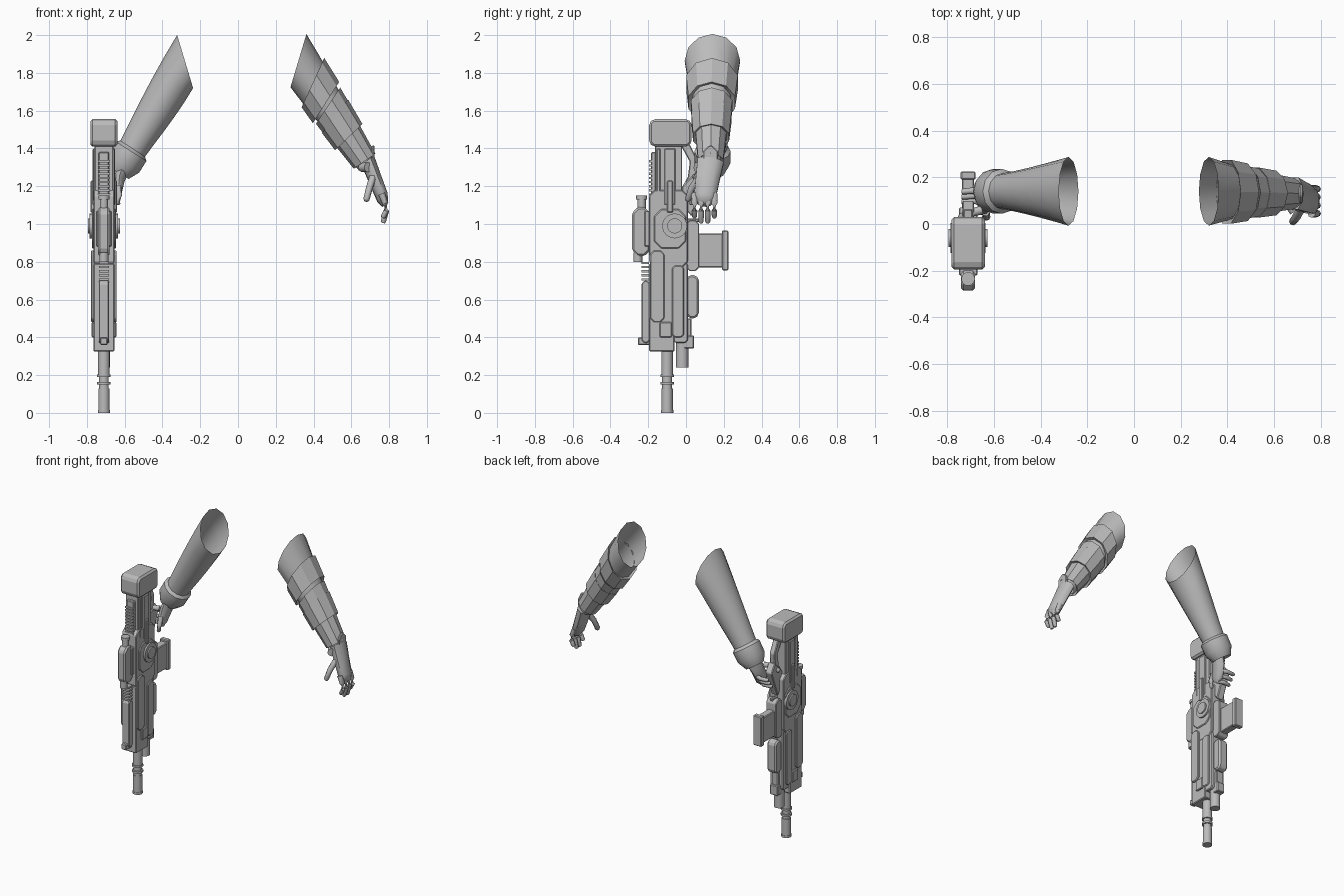
import bpy, bmesh, math
from mathutils import Vector

old = bpy.data.objects.get("Cube")
if old:
    bpy.data.objects.remove(old)

grey = bpy.data.materials.new("plain_grey")
grey.use_nodes = True
grey.diffuse_color = (0.5, 0.5, 0.5, 1)
shader = grey.node_tree.nodes["Principled BSDF"]
shader.inputs["Base Color"].default_value = grey.diffuse_color

GUN_X = -0.71     # middle plane of the gun
BARREL_Y = -0.1   # barrel axis
BACK = 0.0        # back face of the gun body
FRONT = -0.195    # front face of the gun body


def finish(name, bm, bevel=0, smooth=0):
    bmesh.ops.recalc_face_normals(bm, faces=bm.faces)
    mesh = bpy.data.meshes.new(name)
    bm.to_mesh(mesh)
    bm.free()
    mesh.materials.append(grey)
    part = bpy.data.objects.new(name, mesh)
    bpy.context.collection.objects.link(part)
    if bevel:
        modifier = part.modifiers.new("bevel", 'BEVEL')
        modifier.width = bevel
        modifier.segments = 1
    if smooth:
        bpy.ops.object.select_all(action='DESELECT')
        part.select_set(True)
        bpy.context.view_layer.objects.active = part
        bpy.ops.object.shade_smooth_by_angle(angle=math.radians(smooth))


def prism(name, profile, half_width, x=GUN_X, bevel=0.005):
    """Side profile of (y, z) points extruded across x."""
    bm = bmesh.new()
    face = bm.faces.new([bm.verts.new((x - half_width, y, z)) for y, z in profile])
    result = bmesh.ops.extrude_face_region(bm, geom=[face])
    moved = [item for item in result["geom"] if isinstance(item, bmesh.types.BMVert)]
    bmesh.ops.translate(bm, verts=moved, vec=(half_width * 2, 0, 0))
    finish(name, bm, bevel)


def block(name, y_range, z_range, half_width, x=GUN_X, bevel=0.005, chamfer=0):
    """Box, with its four profile corners optionally cut off."""
    (front, back), (low, high) = y_range, z_range
    c = chamfer
    if c:
        profile = [(front + c, low), (back - c, low), (back, low + c), (back, high - c),
                   (back - c, high), (front + c, high), (front, high - c), (front, low + c)]
    else:
        profile = [(front, low), (back, low), (back, high), (front, high)]
    prism(name, profile, half_width, x, bevel)


def rod(name, start, end, radius):
    start, end = Vector(start), Vector(end)
    axis = end - start
    bm = bmesh.new()
    bmesh.ops.create_cone(bm, cap_ends=True, segments=18, radius1=radius,
                          radius2=radius, depth=axis.length)
    bmesh.ops.rotate(bm, verts=bm.verts, matrix=axis.to_track_quat('Z', 'Y').to_matrix())
    bmesh.ops.translate(bm, verts=bm.verts, vec=(start + end) / 2)
    finish(name, bm, smooth=40)


def upright(name, y, low, high, radius):
    rod(name, (GUN_X, y, low), (GUN_X, y, high), radius)


def skin(bm, loops, caps):
    """Joins rings of vertices into a tube."""
    for lower, upper in zip(loops, loops[1:]):
        for i in range(len(lower)):
            bm.faces.new((lower[i - 1], lower[i], upper[i], upper[i - 1]))
    if caps:
        bm.faces.new(loops[0])
        bm.faces.new(loops[-1])


def circle(sides):
    turns = [math.tau * i / sides for i in range(sides)]
    return [(math.cos(t), math.sin(t)) for t in turns]


def digit(name, path, radius, flat=1.0):
    """Jointed finger or palm with a rounded tip, flattened across x."""
    path = [Vector(p) for p in path]
    path.append(path[-1] + (path[-1] - path[-2]).normalized() * radius / 2)
    last = len(path) - 1
    bm = bmesh.new()
    loops = []
    for k, point in enumerate(path):
        heading = path[min(k + 1, last)] - path[max(k - 1, 0)]
        frame = heading.to_track_quat('Z', 'Y')
        size = radius * (0.5 if k == last else 1 - k / 12)
        loop = []
        for a, b in circle(8):
            offset = frame @ Vector((a, b, 0)) * size
            offset.x *= flat
            loop.append(bm.verts.new(point + offset))
        loops.append(loop)
    skin(bm, loops, caps=True)
    finish(name, bm, smooth=60)


def limb(name, arm, rings, sides=12, smooth=40):
    """Open tube on an arm; each ring is a place along it and an added radius."""
    shoulder, wrist, wrist_radius = arm
    axis = (wrist - shoulder).normalized()
    square_cut = Vector((-axis.z, 0, axis.x)) * math.copysign(1, axis.x)
    slant_cut = Vector((math.copysign(0.3, axis.x), 0, 1)).normalized()
    top_radius = 0.147
    bm = bmesh.new()
    loops = []
    for place, grow in rings:
        rest = max(0, 1 - place)
        centre = shoulder.lerp(wrist, place)
        radius = wrist_radius + (top_radius - wrist_radius) * rest ** 1.2 + grow
        across = (square_cut * math.copysign(1, square_cut.z)).lerp(slant_cut, rest).normalized()
        loops.append([bm.verts.new(centre + (across * a + Vector((0, b, 0))) * radius)
                      for a, b in circle(sides)])
    skin(bm, loops, caps=False)
    finish(name, bm, smooth=smooth)


def band(name, arm, start, end, thickness):
    """Armour ring: turned-in edges and a slightly flared lower rim."""
    limb(name, arm, [(start + 0.02, 0), (start, thickness), (end, thickness * 1.3),
                     (end - 0.02, 0)], sides=10, smooth=25)


# Gun core from butt to handguard
block("butt_block", (FRONT, 0.03), (1.41, 1.555), 0.072, bevel=0.012, chamfer=0.02)
block("neck", (-0.165, -0.02), (1.1, 1.42), 0.05)
prism("stock_strut", [(-0.03, 1.42), (0.02, 1.42), (0.06, 1.34), (0.05, 1.2), (-0.03, 1.18),
                      (0.01, 1.25), (0.02, 1.33)], 0.02)
block("receiver", (FRONT, 0.01), (0.77, 1.18), 0.056, chamfer=0.03)
block("handguard", (FRONT, -0.06), (0.325, 0.79), 0.055)
block("handguard_back", (-0.07, 0.01), (0.37, 0.8), 0.05, chamfer=0.015)

# Raised plates, the same on both sides
for side, sign in (("left", 1), ("right", -1)):
    face = GUN_X + sign * 0.058
    neck_face = GUN_X + sign * 0.051
    block("lower_plate_" + side, (-0.19, -0.115), (0.48, 0.86), 0.01, face, chamfer=0.02)
    block("front_plate_" + side, (-0.075, -0.01), (0.4, 0.78), 0.006, face, chamfer=0.015)
    block("receiver_plate_" + side, (-0.17, 0.0), (0.87, 1.08), 0.006, face, chamfer=0.04)
    block("neck_plate_" + side, (-0.115, -0.055), (1.1, 1.4), 0.008, neck_face)
    block("neck_rib_" + side, (-0.155, -0.135), (1.12, 1.4), 0.006, neck_face)
    block("side_catch_" + side, (-0.1, -0.07), (1.06, 1.23), 0.012, face)
    block("muzzle_clamp_" + side, (-0.14, -0.075), (0.4, 0.48), 0.008, face)
    hub = Vector((GUN_X, -0.06, 0.99))
    rod("pivot_disc_" + side, hub, hub + Vector((sign * 0.075, 0, 0)), 0.066)
    rod("pivot_hub_" + side, hub, hub + Vector((sign * 0.084, 0, 0)), 0.04)

# Barrel and muzzle
upright("barrel", BARREL_Y, 0.2, 0.36, 0.031)
upright("barrel_middle", BARREL_Y, 0.12, 0.22, 0.026)
upright("muzzle", BARREL_Y, 0, 0.13, 0.03)
upright("muzzle_lip", BARREL_Y, 0, 0.015, 0.033)
for height in (0.15, 0.19):
    upright("barrel_ring", BARREL_Y, height, height + 0.014, 0.036)

# Rails and sight on the front face
block("front_rail", (-0.235, -0.19), (0.37, 0.7), 0.027, chamfer=0.015)
block("front_post", (-0.255, -0.19), (0.36, 0.4), 0.02)
block("rear_rail", (-0.185, -0.16), (1.08, 1.38), 0.028)
for i in range(9):
    low = 1.15 + i * 0.022
    block("rear_rail_tooth", (FRONT, -0.18), (low, low + 0.012), 0.032, bevel=0)
for i in range(5):
    low = 0.7 + i * 0.022
    block("front_rail_tooth", (-0.235, FRONT), (low, low + 0.012), 0.026, bevel=0)
block("sight_body", (-0.285, -0.19), (0.83, 1.09), 0.03, bevel=0.01, chamfer=0.03)
block("sight_foot", (-0.22, -0.185), (0.88, 1.07), 0.04)
upright("sight_knob", -0.235, 1.08, 1.135, 0.022)
upright("sight_knob_cap", -0.235, 1.13, 1.15, 0.029)
upright("sight_lens", -0.255, 0.8, 0.85, 0.024)

# Magazine, foregrip, grip and lower tube on the back face
block("magazine_well", (BACK, 0.07), (0.75, 1.02), 0.04, chamfer=0.02)
block("magazine", (0.05, 0.2), (0.77, 0.95), 0.026)
block("magazine_base", (0.19, 0.225), (0.755, 0.965), 0.032)
block("foregrip", (BACK, 0.068), (0.5, 0.73), 0.035, bevel=0.01, chamfer=0.02)
block("tube_mount", (-0.02, 0.042), (0.34, 0.41), 0.03)
block("tube_mount_upper", (-0.01, 0.03), (0.4, 0.5), 0.025)
upright("lower_tube", -0.02, 0.24, 0.4, 0.033)
prism("pistol_grip", [(-0.02, 1.1), (0.03, 1.04), (0.1, 1.22), (0.06, 1.28), (-0.02, 1.2)], 0.025)
block("trigger_guard", (BACK, 0.07), (1.01, 1.03), 0.01)

# Right arm: open sleeve, folded cuff and gripping hand
right_arm = (Vector((-0.28, 0.14, 1.86)), Vector((-0.575, 0.14, 1.37)), 0.075)
limb("right_sleeve", right_arm, [(i / 5, 0) for i in range(6)])
limb("right_cuff", right_arm, [(0.94, 0), (0.97, 0.02), (1.1, 0.02), (1.2, -0.01), (1.18, -0.04)])
digit("right_palm", [(-0.6, 0.13, 1.31), (-0.63, 0.11, 1.24), (-0.645, 0.08, 1.16)], 0.06, flat=0.55)
digit("right_index", [(-0.635, 0.05, 1.2), (-0.63, 0.03, 1.15), (-0.637, 0.03, 1.11)], 0.017)
for i in range(3):
    y, z = 0.075 + i * 0.022, 1.13 + i * 0.03
    digit("right_finger", [(-0.64, y, z + 0.03), (-0.645, y + 0.01, z),
                           (-0.68, y + 0.025, z), (-0.73, y + 0.02, z)], 0.017)
digit("right_thumb", [(-0.65, 0.06, 1.25), (-0.69, 0.05, 1.25), (-0.74, 0.03, 1.22)], 0.019)

# Left arm: open sleeve, armour bands and bracer
left_arm = (Vector((0.32, 0.14, 1.865)), Vector((0.685, 0.13, 1.31)), 0.052)
limb("left_sleeve", left_arm, [(i / 5, 0) for i in range(6)])
band("upper_band", left_arm, 0.21, 0.4, 0.02)
band("elbow_band", left_arm, 0.43, 0.59, 0.015)
band("bracer_top", left_arm, 0.53, 0.73, 0.022)
band("bracer", left_arm, 0.7, 0.96, 0.012)
block("wrist_flare", (0.09, 0.17), (1.31, 1.415), 0.008, 0.715, chamfer=0.03)
rod("wrist_knob", (0.66, 0.1, 1.3), (0.69, 0.055, 1.3), 0.026)
rod("wrist_disc", (0.69, 0.12, 1.3), (0.73, 0.12, 1.315), 0.035)

# Left hand, fingers hanging
digit("left_palm", [(0.69, 0.13, 1.33), (0.725, 0.115, 1.24), (0.765, 0.1, 1.14)], 0.075, flat=0.5)
for i in range(4):
    y = 0.045 + i * 0.035
    tip = 1.06 - 0.05 * math.sin(math.pi * (i + 0.5) / 4)
    digit("left_finger", [(0.76, y, 1.16), (0.78, y, 1.11), (0.785, y, 1.07), (0.77, y, tip)], 0.018)
digit("left_thumb", [(0.715, 0.07, 1.25), (0.695, 0.03, 1.19), (0.68, 0.01, 1.13)], 0.02)
